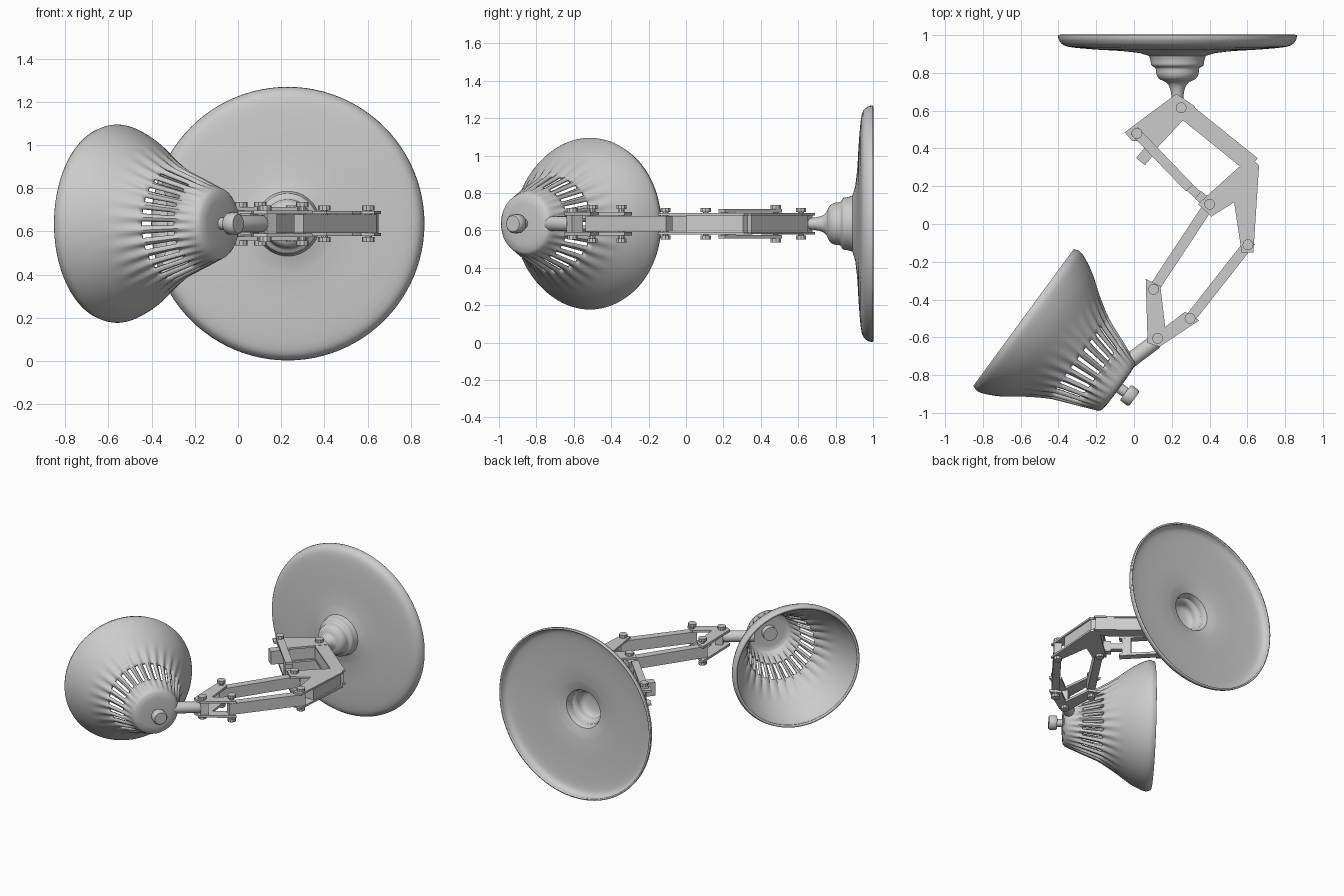
import bpy, bmesh, math
from mathutils import Vector

cube = bpy.data.objects.get("Cube")
if cube:
    bpy.data.objects.remove(cube, do_unlink=True)

ZC = 0.636          # height of the whole arm's centre plane
GREY = bpy.data.materials.new("satin_grey")
GREY.use_nodes = True
GREY.diffuse_color = (0.6, 0.6, 0.6, 1)
GREY.node_tree.nodes["Principled BSDF"].inputs["Base Color"].default_value = (0.6, 0.6, 0.6, 1)


def finish(name, bm, smooth=None, thickness=0, bevel=0):
    bmesh.ops.recalc_face_normals(bm, faces=bm.faces)
    mesh = bpy.data.meshes.new(name)
    bm.to_mesh(mesh)
    bm.free()
    mesh.materials.append(GREY)
    obj = bpy.data.objects.new(name, mesh)
    bpy.context.collection.objects.link(obj)
    if bevel:
        mod = obj.modifiers.new("bevel", "BEVEL")
        mod.width, mod.segments = bevel, 2
    if thickness:
        mod = obj.modifiers.new("shell", "SOLIDIFY")
        mod.thickness = thickness
        mod.offset = -1
    if smooth:
        bpy.ops.object.select_all(action="DESELECT")
        obj.select_set(True)
        bpy.context.view_layer.objects.active = obj
        bpy.ops.object.shade_smooth_by_angle(angle=math.radians(smooth))
    return obj


def spline(points, steps):
    """Smooth curve through (distance, radius) points."""
    pts = [Vector(p) for p in points]
    ext = [2 * pts[0] - pts[1]] + pts + [2 * pts[-1] - pts[-2]]
    out = []
    for a, b, c, d in zip(ext, ext[1:], ext[2:], ext[3:]):
        for i in range(steps):
            u = i / steps
            out.append(0.5 * (2 * b + (c - a) * u + (2 * a - 5 * b + 4 * c - d) * u * u
                              + (3 * b - a - 3 * c + d) * u ** 3))
    return out + [pts[-1]]


def lathe(name, profile, origin, axis, segments, thickness=0, groove=None, hole=None, smooth=40):
    """Spin a profile about an axis; groove changes the radius, hole leaves faces out."""
    bm = bmesh.new()
    rot = Vector(axis).to_track_quat("Z", "Y")
    origin = Vector(origin)
    rings = []
    for t, r in profile:
        ring = []
        for j in range(segments):
            ang = math.tau * j / segments
            rr = r - (groove(t, ang) if groove else 0)
            ring.append(bm.verts.new(origin + rot @ Vector((rr * math.cos(ang), rr * math.sin(ang), t))))
        rings.append(ring)
    for i in range(len(rings) - 1):
        tm = (profile[i][0] + profile[i + 1][0]) / 2
        for j in range(segments):
            if hole and hole(tm, j):
                continue
            k = (j + 1) % segments
            bm.faces.new((rings[i][j], rings[i][k], rings[i + 1][k], rings[i + 1][j]))
    bm.faces.new(rings[-1])
    if not thickness:
        bm.faces.new(rings[0][::-1])
    return finish(name, bm, smooth, thickness)


def slab(name, outline, low, high, bevel=0):
    """Extrude a plan outline between two heights measured from the arm plane."""
    bm = bmesh.new()
    face = bm.faces.new([bm.verts.new((x, y, ZC + low)) for x, y in outline])
    new = bmesh.ops.extrude_face_region(bm, geom=[face])["geom"]
    verts = [v for v in new if isinstance(v, bmesh.types.BMVert)]
    bmesh.ops.translate(bm, verts=verts, vec=(0, 0, high - low))
    return finish(name, bm, bevel=bevel)


def bar(name, start, end, width, low, high, extend=0):
    a, b = Vector(start), Vector(end)
    d = (b - a).normalized()
    n = Vector((-d.y, d.x)) * width / 2
    a, b = a - d * extend, b + d * extend
    return slab(name, [a - n, b - n, b + n, a + n], low, high)


def plate_pair(name, outline, inner, outer):
    slab("upper_" + name, outline, inner, outer)
    slab("lower_" + name, outline, -outer, -inner)


def bolt(name, at, half):
    lathe(name, [(-half, 0.029), (-half + 0.022, 0.029), (-half + 0.022, 0.016), (half - 0.022, 0.016),
                 (half - 0.022, 0.029), (half, 0.029)], (*at, ZC), (0, 0, 1), 10, smooth=20)


# Wall plate: hollow dish that steps down into a neck
dish = spline([(0, 0.633), (0.03, 0.625), (0.06, 0.585), (0.075, 0.45), (0.084, 0.3), (0.095, 0.2)], 4)
dish += spline([(0.11, 0.15), (0.135, 0.142), (0.16, 0.138), (0.175, 0.116), (0.205, 0.112),
                (0.23, 0.098), (0.245, 0.07)], 3)
lathe("wall_plate", dish, (0.23, 1, ZC), (0, -1, 0), 96, thickness=0.012)
lathe("wall_neck", spline([(0.235, 0.09), (0.25, 0.06), (0.275, 0.042), (0.32, 0.032), (0.37, 0.03)], 3),
      (0.23, 1, ZC), (0, -1, 0), 32)

# Lamp shade: flared shell with a ring of grooves and vent slots
AXIS, RIM = (0.806, -0.592, 0), (-0.585, -0.495, ZC)
SLOTS, PER = 28, 6
shade = spline([(0, 0.45), (0.045, 0.457), (0.14, 0.414), (0.25, 0.338), (0.36, 0.27),
                (0.43, 0.239), (0.5, 0.211), (0.61, 0.165)], 5)
shade += [Vector(p) for p in ((0.624, 0.15), (0.629, 0.11), (0.631, 0.04))]


def shade_groove(t, ang):
    fade = max(0, min(1, (t - 0.22) / 0.14, (0.6 - t) / 0.1))
    return 0.016 * fade * (0.5 + 0.5 * math.cos(SLOTS * ang))


def shade_slot(t, j):
    return 0.36 < t < 0.5 and j % PER in (0, PER - 1)


lathe("lamp_shade", shade, RIM, AXIS, SLOTS * PER, 0.018, shade_groove, shade_slot)

# Switch knob on the back of the shade, and its socket inside
lathe("shade_knob", [(0.57, 0.05), (0.615, 0.05), (0.615, 0.028), (0.67, 0.028), (0.67, 0.046),
                     (0.676, 0.051), (0.718, 0.051), (0.728, 0.043)], RIM, AXIS, 32)

# Round stem joining the shade to the wrist
lathe("shade_stem", [(0, 0.04), (0.2, 0.04), (0.215, 0.03)], (-0.05, -0.745, ZC), (0.8, 0.6, 0), 32)

# Pivot points in plan
WRIST_A, WRIST_B, WRIST_C = (0.103, -0.345), (0.297, -0.5), (0.125, -0.605)
ELBOW_A, ELBOW_B = (0.4, 0.105), (0.603, -0.11)
SHOULDER_A, SHOULDER_B = (0.25, 0.615), (0.015, 0.48)

# Wrist bracket
plate_pair("wrist_plate", [(0.062, -0.29), (0.14, -0.33), (0.165, -0.545), (0.27, -0.465),
                           (0.345, -0.51), (0.135, -0.65), (0.072, -0.63)], 0.045, 0.062)
bar("wrist_block", (0.115, -0.61), (0.16, -0.58), 0.07, -0.045, 0.045)

# Parallel forearm bars
bar("inner_forearm_bar", WRIST_A, ELBOW_A, 0.055, -0.042, 0.042, 0.025)
bar("outer_forearm_bar", WRIST_B, ELBOW_B, 0.055, -0.042, 0.042, 0.025)

# Elbow bracket: two plates with a recessed web
plate_pair("elbow_plate", [(0.615, 0.355), (0.662, 0.31), (0.632, -0.15), (0.57, -0.15),
                           (0.53, 0.115), (0.41, 0.04), (0.338, 0.105)], 0.044, 0.058)
slab("elbow_web", [(0.61, 0.345), (0.65, 0.305), (0.632, 0.0), (0.565, 0.0), (0.535, 0.13), (0.455, 0.09),
                   (0.42, 0.17)], -0.044, 0.044)

# Upper arm channel
bar("upper_arm_web", SHOULDER_A, (0.61, 0.325), 0.08, -0.044, 0.044, 0.01)
for side, low in (("upper", 0.044), ("lower", -0.056)):
    bar(side + "_arm_flange", SHOULDER_A, (0.61, 0.325), 0.092, low, low + 0.012, 0.02)

# Shoulder bracket with its small stop tab
plate_pair("shoulder_plate", [(-0.05, 0.485), (0.225, 0.69), (0.325, 0.62), (0.125, 0.405),
                              (0.06, 0.44), (-0.01, 0.44)], 0.044, 0.058)
slab("shoulder_web", [(0.05, 0.52), (0.225, 0.675), (0.305, 0.62), (0.13, 0.425)], -0.044, 0.044)
bar("stop_tab", (0.1, 0.41), (0.035, 0.33), 0.06, -0.05, 0.05)

# Tension link: outer straps, a cross block, then a narrow fork to the elbow
mid = (0.28, 0.205)
for side, low in (("upper", 0.06), ("lower", -0.078)):
    bar(side + "_link_strap", SHOULDER_B, mid, 0.052, low, low + 0.018, 0.02)
bar("link_block", (0.235, 0.25), mid, 0.052, -0.062, 0.062)
bar("link_rod", mid, (0.35, 0.145), 0.045, -0.022, 0.022)
bar("link_eye", (0.35, 0.145), ELBOW_A, 0.052, -0.04, 0.04, 0.015)

# Pivot bolts
for name, at, half in (("wrist_bolt_a", WRIST_A, 0.1), ("wrist_bolt_b", WRIST_B, 0.1),
                       ("wrist_bolt_c", WRIST_C, 0.084), ("elbow_bolt_a", ELBOW_A, 0.084),
                       ("elbow_bolt_b", ELBOW_B, 0.084), ("shoulder_bolt_a", SHOULDER_A, 0.084),
                       ("shoulder_bolt_b", SHOULDER_B, 0.1)):
    bolt(name, at, half)
